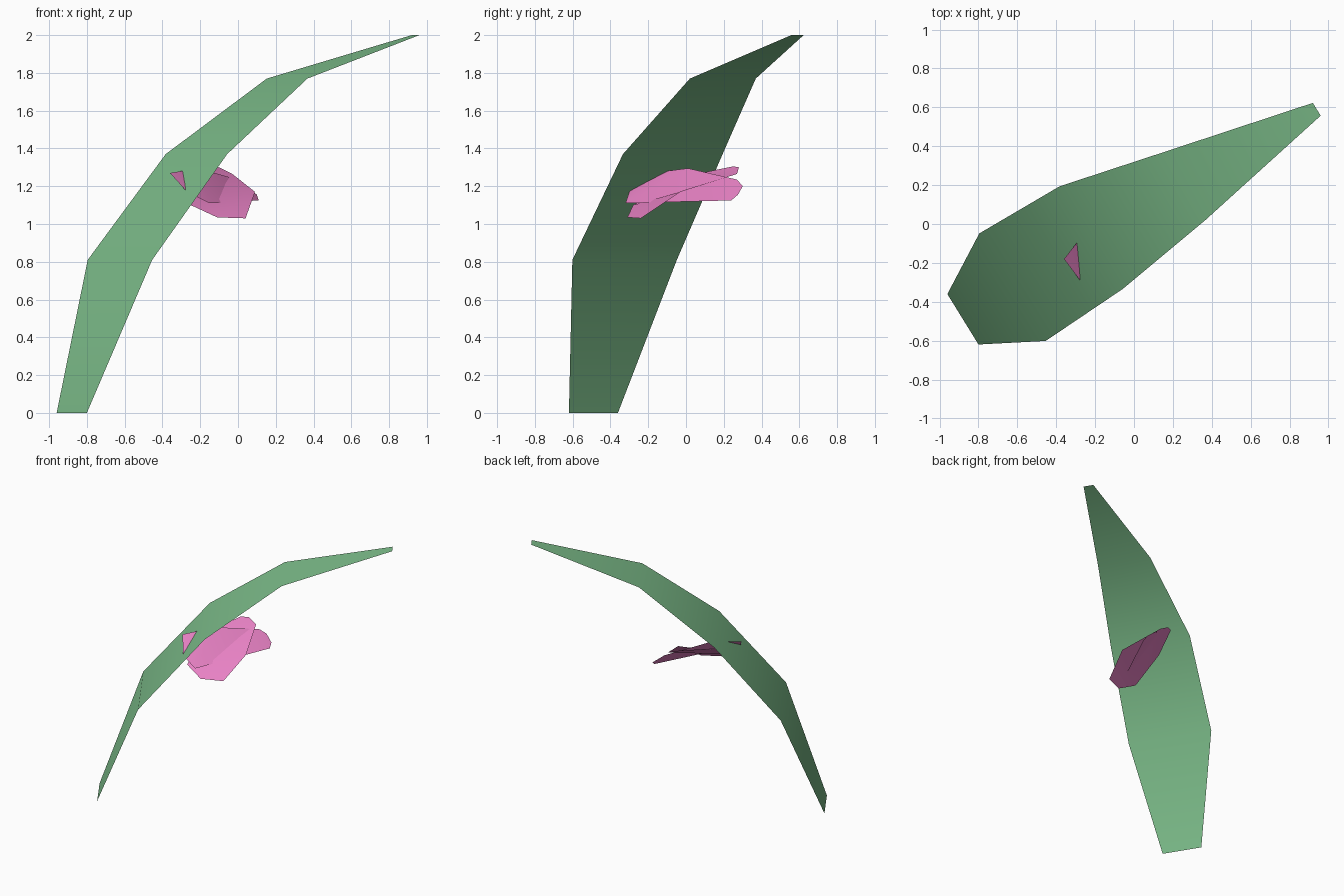
import bpy
from mathutils import Vector

if "Cube" in bpy.data.objects:
    bpy.data.objects.remove(bpy.data.objects["Cube"])


def material(name, rgb):
    m = bpy.data.materials.new(name)
    m.diffuse_color = (*rgb, 1)
    m.use_nodes = True
    m.node_tree.nodes["Principled BSDF"].inputs["Base Color"].default_value = m.diffuse_color
    return m


def strip(name, pairs, mat):
    """Thin surface lofted through left/right point pairs."""
    verts = [p for pair in pairs for p in pair]
    faces = [(2 * i, 2 * i + 1, 2 * i + 3, 2 * i + 2) for i in range(len(pairs) - 1)]
    me = bpy.data.meshes.new(name)
    me.from_pydata(verts, [], faces)
    me.materials.append(mat)
    for p in me.polygons:
        p.use_smooth = True
    ob = bpy.data.objects.new(name, me)
    bpy.context.collection.objects.link(ob)
    return ob


green = material("leaf_green", (0.20, 0.50, 0.25))
pink = material("petal_pink", (0.80, 0.22, 0.55))

# Arching leaf blade: centre point and width at each level
across = Vector((0.525, -0.851, 0))
spine = [((-0.88, -0.49, 0), 0.305), ((-0.625, -0.325, 0.81), 0.65),
         ((-0.22, -0.07, 1.37), 0.62), ((0.26, 0.195, 1.77), 0.41),
         ((0.94, 0.59, 2.0), 0.077)]
strip("leaf_blade", [(Vector(c) - across * w / 2, Vector(c) + across * w / 2)
                     for c, w in spine], green)

# Two crossing petals under the arch
strip("front_petal", [((-0.11, -0.31, 1.035), (0.04, -0.24, 1.03)),
                      ((-0.25, -0.28, 1.10), (0.09, -0.03, 1.17)),
                      ((-0.26, -0.02, 1.25), (-0.03, 0.27, 1.265)),
                      ((-0.15, 0.25, 1.305), (-0.10, 0.28, 1.30))], pink)
strip("side_petal", [((-0.36, -0.18, 1.27), (-0.27, -0.30, 1.17)),
                     ((-0.21, 0.01, 1.295), (-0.15, -0.32, 1.11)),
                     ((0.0, 0.27, 1.235), (0.11, 0.24, 1.125)),
                     ((0.04, 0.30, 1.20), (0.10, 0.275, 1.155))], pink)
